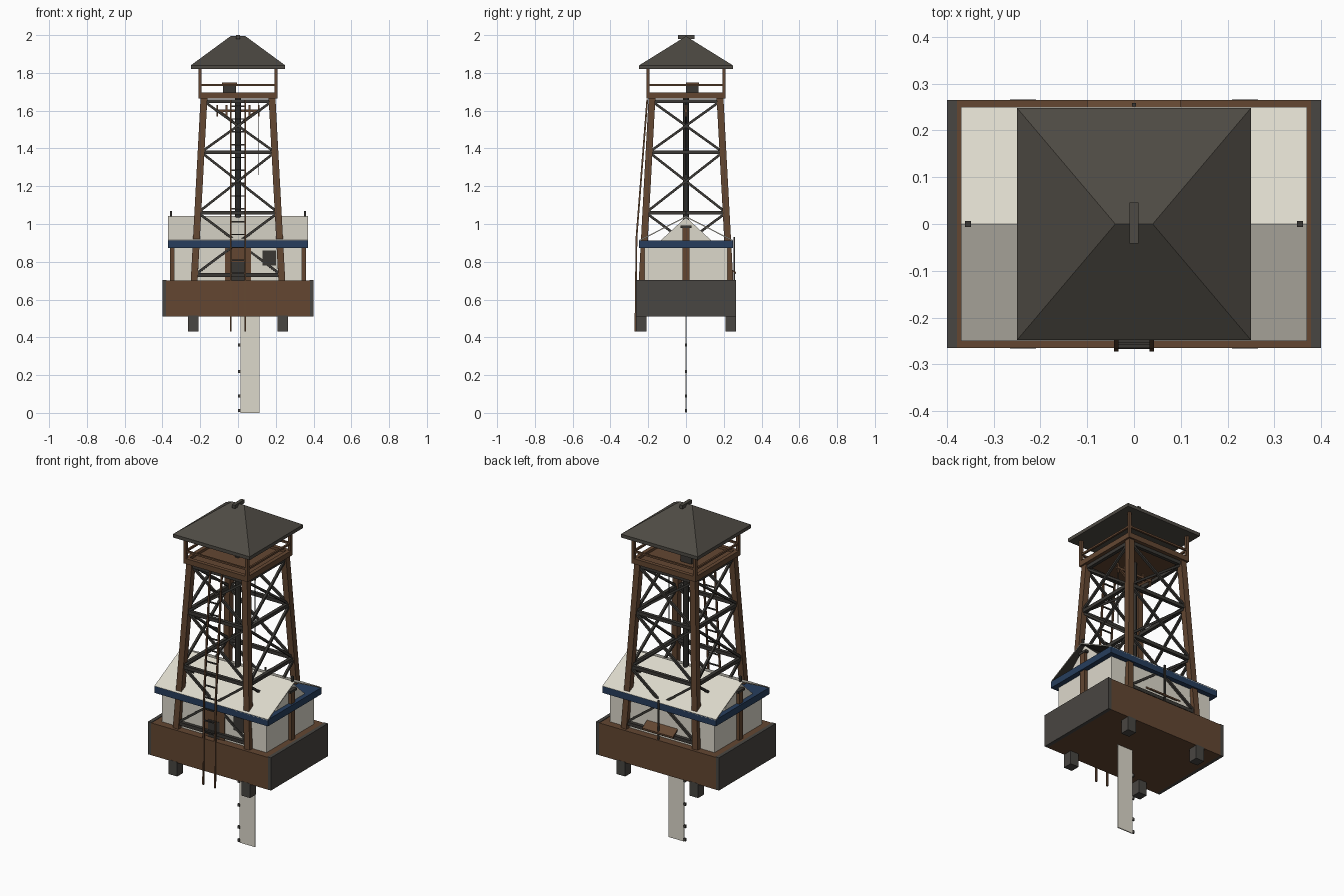
import bpy, bmesh
from mathutils import Vector

if "Cube" in bpy.data.objects:
    bpy.data.objects.remove(bpy.data.objects["Cube"], do_unlink=True)


def material(name, r, g, b):
    m = bpy.data.materials.new(name)
    m.use_nodes = True
    m.diffuse_color = (r, g, b, 1)
    m.node_tree.nodes["Principled BSDF"].inputs["Base Color"].default_value = (r, g, b, 1)
    return m


TIMBER = material("brown timber", .125, .062, .031)
IRON = material("dark iron", .042, .039, .034)
SHINGLE = material("grey shingle", .075, .068, .056)
STONE = material("grey end board", .066, .061, .054)
CREAM = material("cream board", .72, .69, .60)
NAVY = material("navy trim", .02, .048, .11)


def finish(name, bm, *mats):
    bmesh.ops.recalc_face_normals(bm, faces=bm.faces)
    mesh = bpy.data.meshes.new(name)
    bm.to_mesh(mesh)
    bm.free()
    for m in mats:
        mesh.materials.append(m)
    ob = bpy.data.objects.new(name, mesh)
    bpy.context.collection.objects.link(ob)
    return ob


def box(name, xs, ys, zs, mat):
    bm = bmesh.new()
    bmesh.ops.create_cube(bm, size=1)
    for v in bm.verts:
        v.co = [r[0] + (c + .5) * (r[1] - r[0]) for c, r in zip(v.co, (xs, ys, zs))]
    return finish(name, bm, mat)


def beam(name, a, b, w, mat, sides=4):
    """Straight bar between two points; four sides make a square section."""
    a, b = Vector(a), Vector(b)
    bm = bmesh.new()
    if sides == 4:
        bmesh.ops.create_cube(bm, size=1)
        bmesh.ops.scale(bm, vec=(w, w, (b - a).length), verts=bm.verts)
    else:
        bmesh.ops.create_cone(bm, segments=sides, radius1=w / 2, radius2=w / 2,
                              depth=(b - a).length, cap_ends=True)
    ob = finish(name, bm, mat)
    ob.location = (a + b) / 2
    ob.rotation_mode = "QUATERNION"
    ob.rotation_quaternion = Vector((0, 0, 1)).rotation_difference(b - a)
    return ob


def prism(name, profile, x0, x1, *mats):
    """Extrude a y-z profile along x."""
    bm = bmesh.new()
    face = bm.faces.new([bm.verts.new((x0, y, z)) for y, z in profile])
    out = bmesh.ops.extrude_face_region(bm, geom=[face])
    verts = [g for g in out["geom"] if isinstance(g, bmesh.types.BMVert)]
    bmesh.ops.translate(bm, vec=(x1 - x0, 0, 0), verts=verts)
    return finish(name, bm, *mats)


# Base tray with end boards and feet
box("base", (-.38, .38), (-.265, .265), (.51, .70), TIMBER)
for s in (-1, 1):
    box("base_end_board", sorted((s * .379, s * .4)), (-.265, .265), (.51, .703), STONE)
    for t in (-1, 1):
        box("foot", sorted((s * .21, s * .265)), sorted((t * .21, t * .266)), (.43, .515), STONE)

# Cabin with trim slab and open gabled roof
box("cabin_walls", (-.34, .34), (-.22, .22), (.70, .88), CREAM)
box("eave_trim", (-.37, .37), (-.25, .25), (.874, .913), NAVY)
roof = prism("cabin_roof", [(-.25, .914), (0, 1.042), (.25, .914),
                            (.25, .908), (0, 1.035), (-.25, .908)],
             -.37, .37, CREAM, IRON)
for p in roof.data.polygons:
    if p.normal.z < -.5:
        p.material_index = 1
for s in (-1, 1):
    prism("gable_panel", [(-.135, .912), (.135, .912), (0, 1.036)], s * .335, s * .342, CREAM)
    box("gable_post", sorted((s * .337, s * .36)), (-.018, .018), (.70, .985), TIMBER)
    box("gable_post_cap", sorted((s * .335, s * .363)), (-.03, .03), (.98, .993), IRON)
    beam("ridge_finial", (s * .355, 0, 1.03), (s * .355, 0, 1.07), .012, IRON)

# Cabin door, window, back shelf and pipe
box("door", (-.07, .07), (-.227, -.219), (.70, .875), TIMBER)
box("door_panel", (-.035, .04), (-.23, -.226), (.70, .80), IRON)
box("window", (.13, .20), (-.227, -.219), (.78, .86), IRON)
prism("back_shelf", [(.22, .775), (.265, .745), (.265, .735), (.22, .765)], -.1, .1, TIMBER)
beam("back_pipe", (0, .255, .70), (0, .255, .93), .008, IRON)


# Tower legs taper towards the lookout
def reach(z):
    return .232 - .052 * (z - .70) / .97


for s in (-1, 1):
    for t in (-1, 1):
        lo, hi = reach(.70), reach(1.67)
        beam("tower_leg", (s * lo, t * lo, .70), (s * hi, t * hi, 1.67), .036, TIMBER)

# Cross bracing on all four sides
def side_point(side, u, z, out=0):
    r = reach(z)
    d = r + out
    return [(u * r, -d, z), (d, u * r, z), (u * r, d, z), (-d, u * r, z)][side]


levels = (.73, 1.06, 1.38, 1.65)
for side in range(4):
    for z in levels:
        beam("tower_girt", side_point(side, -1, z), side_point(side, 1, z), .02, IRON)
    for lo, hi in zip(levels, levels[1:]):
        for u in (-1, 1):
            beam("tower_brace", side_point(side, -u, lo, u * .004),
                 side_point(side, u, hi, u * .004), .013, IRON)

# Central pole with hoist arm and ropes
beam("central_pole", (0, 0, .95), (0, 0, 1.69), .034, IRON, 10)
beam("hoist_arm", (-.12, 0, 1.60), (.12, 0, 1.60), .014, TIMBER)
for s in (-1, 1):
    beam("hoist_strut", (0, 0, 1.52), (s * .1, 0, 1.60), .012, TIMBER)
    for x in (.06, .11):
        beam("hoist_hook", (s * x, 0, 1.57), (s * x, 0, 1.63), .01, TIMBER)
beam("hoist_rope", (.11, 0, 1.26), (.11, 0, 1.66), .004, IRON)

# Ladder up the front
LADDER = [(-.268, .43), (-.262, .93), (-.205, 1.66)]


def ladder_y(z):
    for (ya, za), (yb, zb) in zip(LADDER, LADDER[1:]):
        if z <= zb:
            return ya + (yb - ya) * (z - za) / (zb - za)
    return LADDER[-1][0]


for s in (-1, 1):
    for (ya, za), (yb, zb) in zip(LADDER, LADDER[1:]):
        beam("ladder_rail", (s * .038, ya, za), (s * .038, yb, zb), .009, TIMBER)
for i in range(14):
    z = .74 + i * .068
    beam("ladder_rung", (-.038, ladder_y(z), z), (.038, ladder_y(z), z), .007, IRON)

# Lookout floor, rails and machine box
box("lookout_floor", (-.2, .2), (-.2, .2), (1.668, 1.68), TIMBER)
for s in (-1, 1):
    a, b = sorted((s * .185, s * .208))
    box("floor_beam", (-.208, .208), (a, b), (1.664, 1.695), TIMBER)
    box("floor_beam", (a, b), (-.208, .208), (1.664, 1.695), TIMBER)
    beam("guard_rail", (-.2, s * .2, 1.735), (.2, s * .2, 1.735), .011, TIMBER)
    beam("guard_rail", (s * .2, -.2, 1.735), (s * .2, .2, 1.735), .011, TIMBER)
    for t in (-1, 1):
        beam("lookout_post", (s * .2, t * .2, 1.68), (s * .2, t * .2, 1.83), .016, TIMBER)
box("machine_box", (-.08, -.01), (0, .065), (1.68, 1.74), IRON)
box("machine_lid", (-.086, -.004), (.0, .07), (1.738, 1.75), TIMBER)

# Hipped lookout roof with ridge cap
box("lookout_eave", (-.25, .25), (-.248, .248), (1.82, 1.84), SHINGLE)
bm = bmesh.new()
c = [bm.verts.new((x * .25, y * .248, 1.84)) for x, y in ((-1, -1), (1, -1), (1, 1), (-1, 1))]
l, r = bm.verts.new((-.04, 0, 1.994)), bm.verts.new((.04, 0, 1.994))
for f in ((c[0], c[1], r, l), (c[1], c[2], r), (c[2], c[3], l, r), (c[3], c[0], l), c[::-1]):
    bm.faces.new(f)
finish("lookout_roof", bm, SHINGLE)
box("ridge_cap", (-.01, .01), (-.042, .046), (1.98, 2.0), SHINGLE)

# Hanging board below the base
box("hanging_board", (.012, .113), (-.003, .003), (0, .52), CREAM)
for z in (.012, .09, .22, .36):
    box("board_clip", (0, .014), (-.006, .006), (z - .008, z + .008), STONE)
